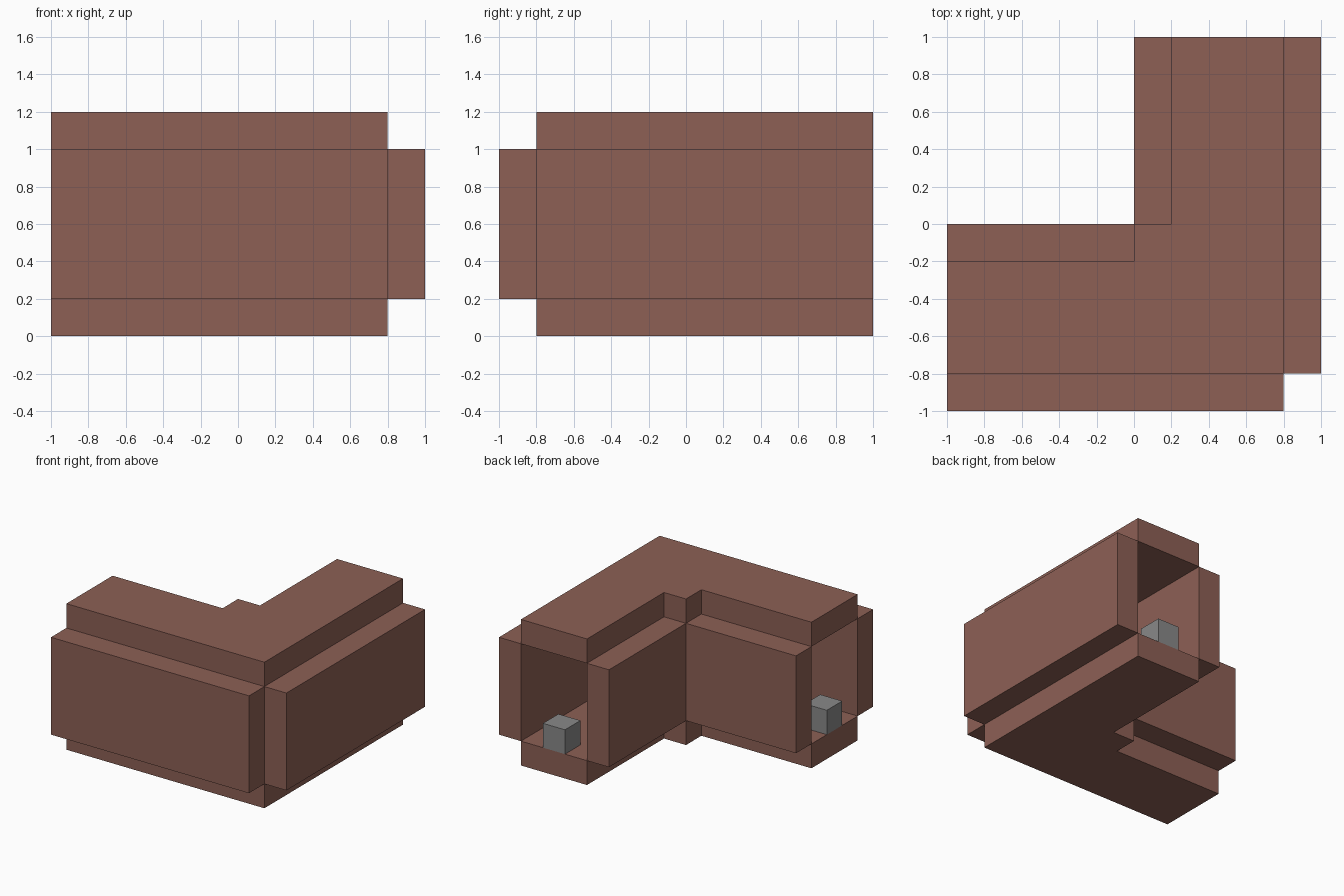
import bpy
import bmesh
from mathutils import Vector

if "Cube" in bpy.data.objects:
    bpy.data.objects.remove(bpy.data.objects["Cube"], do_unlink=True)


def material(name, colour):
    mat = bpy.data.materials.new(name)
    mat.use_nodes = True
    mat.diffuse_color = colour
    mat.node_tree.nodes["Principled BSDF"].inputs["Base Color"].default_value = colour
    return mat


brown = material("reddish brown", (0.266, 0.117, 0.091, 1))
grey = material("mid grey", (0.25, 0.25, 0.25, 1))


def prism(name, outline, z0, z1, mat):
    """Extrude a flat outline from z0 up to z1."""
    bm = bmesh.new()
    face = bm.faces.new([bm.verts.new((x, y, z0)) for x, y in outline])
    up = bmesh.ops.extrude_face_region(bm, geom=[face])
    verts = [v for v in up["geom"] if isinstance(v, bmesh.types.BMVert)]
    bmesh.ops.translate(bm, verts=verts, vec=Vector((0, 0, z1 - z0)))
    bmesh.ops.recalc_face_normals(bm, faces=bm.faces)
    mesh = bpy.data.meshes.new(name)
    bm.to_mesh(mesh)
    bm.free()
    mesh.materials.append(mat)
    obj = bpy.data.objects.new(name, mesh)
    bpy.context.collection.objects.link(obj)


def box(name, x0, x1, y0, y1, z0, z1, mat):
    prism(name, [(x0, y0), (x1, y0), (x1, y1), (x0, y1)], z0, z1, mat)


# Floor and roof: L-shaped slabs with a stepped inner corner
corner = [(-1, -0.8), (0.8, -0.8), (0.8, 1), (0.2, 1),
          (0.2, 0), (0, 0), (0, -0.2), (-1, -0.2)]
prism("floor", corner, 0, 0.2, brown)
prism("roof", corner, 1, 1.2, brown)

# Walls of the two passage arms
box("front_outer_wall", -1, 0.8, -1, -0.8, 0.2, 1, brown)
box("side_outer_wall", 0.8, 1, -0.8, 1, 0.2, 1, brown)
box("front_inner_wall", -1, 0, -0.2, 0, 0.2, 1, brown)
box("side_inner_wall", 0, 0.2, 0, 1, 0.2, 1, brown)

# Small blocks standing on the floor at the open ends
box("side_end_block", -1, -0.8, -0.6, -0.4, 0.2, 0.4, grey)
box("back_end_block", 0.4, 0.6, 0.8, 1, 0.2, 0.4, grey)
